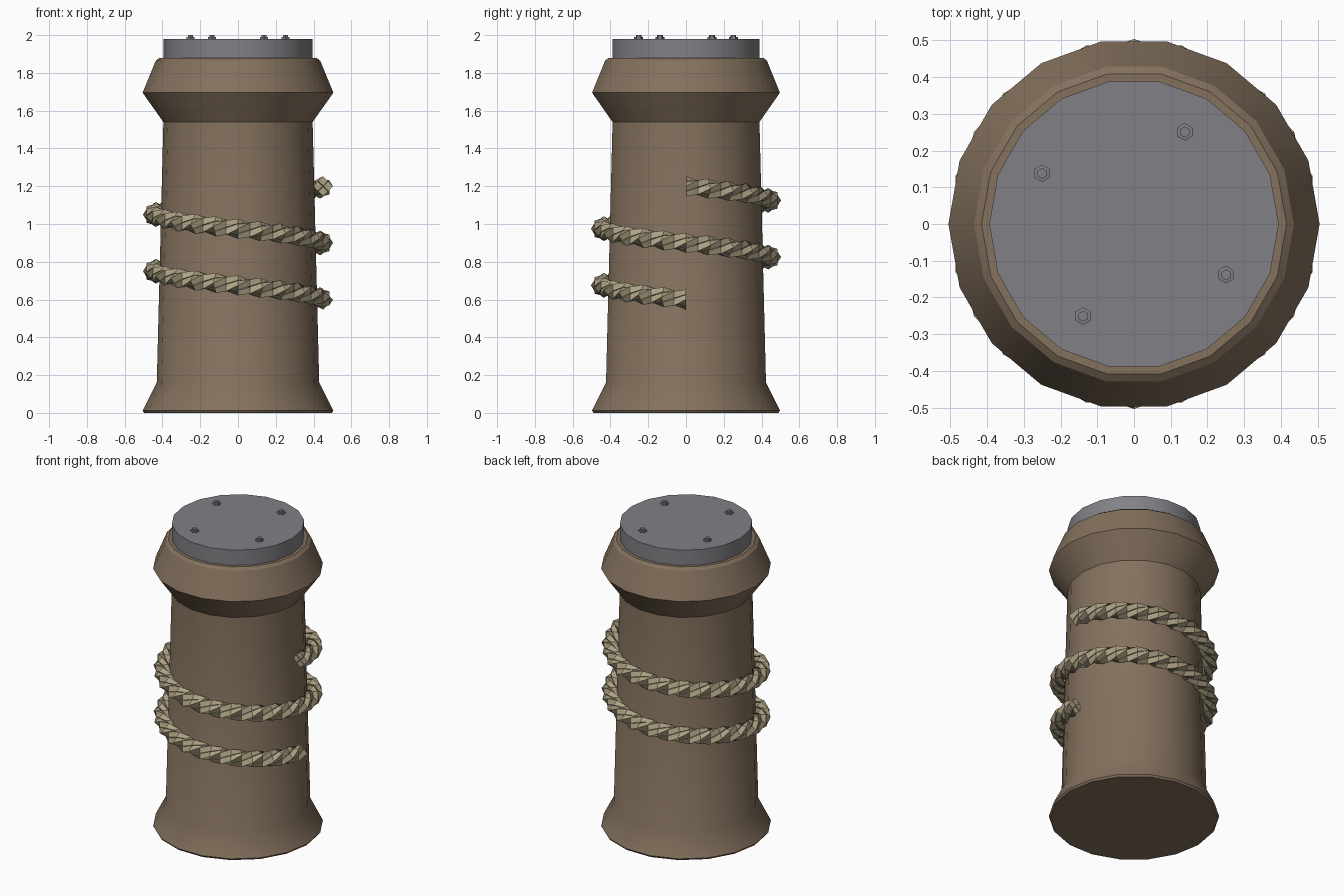
import bpy, math
from math import sin, cos, pi, tau, radians

if "Cube" in bpy.data.objects:
    bpy.data.objects.remove(bpy.data.objects["Cube"])


def material(name, rgb):
    m = bpy.data.materials.new(name)
    m.diffuse_color = (*rgb, 1)
    m.use_nodes = True
    m.node_tree.nodes["Principled BSDF"].inputs["Base Color"].default_value = m.diffuse_color
    return m


WOOD = material("wood_brown", (0.23, 0.165, 0.11))
METAL = material("dark_metal", (0.22, 0.22, 0.24))
ROPE = material("rope_tan", (0.42, 0.36, 0.23))


def make(name, verts, faces, mat, smooth=None):
    me = bpy.data.meshes.new(name)
    me.from_pydata(verts, [], faces)
    me.materials.append(mat)
    ob = bpy.data.objects.new(name, me)
    bpy.context.collection.objects.link(ob)
    if smooth:
        bpy.ops.object.select_all(action='DESELECT')
        ob.select_set(True)
        bpy.context.view_layer.objects.active = ob
        bpy.ops.object.shade_smooth_by_angle(angle=radians(smooth))
    return ob


def lathe(name, profile, sides, mat, at=(0, 0), turn=0.0, smooth=None):
    """Revolve (radius, z) points, listed bottom to top, and cap both ends."""
    verts = [(at[0] + r * cos(tau * i / sides + turn),
              at[1] + r * sin(tau * i / sides + turn), z)
             for r, z in profile for i in range(sides)]
    faces = [(k * sides + i, k * sides + (i + 1) % sides,
              (k + 1) * sides + (i + 1) % sides, (k + 1) * sides + i)
             for k in range(len(profile) - 1) for i in range(sides)]
    top = (len(profile) - 1) * sides
    faces += [tuple(reversed(range(sides))), tuple(range(top, top + sides))]
    return make(name, verts, faces, mat, smooth)


# Wooden post with flared foot and bulging collar
lathe("post", [(0.497, 0), (0.505, 0.012), (0.43, 0.16), (0.395, 1.54),
               (0.505, 1.695), (0.435, 1.865), (0.415, 1.88)],
      18, WOOD, smooth=30)

# Metal cap plate
lathe("cap_plate", [(0.394, 1.875), (0.394, 1.98)], 18, METAL, smooth=30)

# Four hex bolts around the plate
for n in range(4):
    a = radians(61.2) + n * pi / 2
    pos = (0.286 * cos(a), 0.286 * sin(a))
    lathe(f"bolt_{n + 1}", [(0.024, 1.975), (0.024, 1.99), (0.015, 1.991), (0.015, 2.0)],
          6, METAL, at=pos, turn=pi / 2)

# Rope: four square strands twisted about a two-turn helix
TURNS, TWISTS, STEPS, SIDES = 2, 12, 96, 4
for s in range(4):
    verts, faces = [], []
    for k in range(STEPS + 1):
        t = k / STEPS
        a = -tau * TURNS * t
        phi = -tau * TWISTS * t + s * tau / 4
        for j in range(SIDES):
            psi = phi + j * tau / SIDES
            r = 0.45 + 0.028 * cos(phi) + 0.025 * cos(psi)
            z = 0.6 + 0.6 * t + 0.028 * sin(phi) + 0.025 * sin(psi)
            verts.append((r * cos(a), r * sin(a), z))
    for k in range(STEPS):
        for j in range(SIDES):
            b, c = k * SIDES, (j + 1) % SIDES
            faces.append((b + j, b + c, b + SIDES + c, b + SIDES + j))
    end = STEPS * SIDES
    faces += [tuple(reversed(range(SIDES))), tuple(range(end, end + SIDES))]
    make(f"rope_strand_{s + 1}", verts, faces, ROPE)
